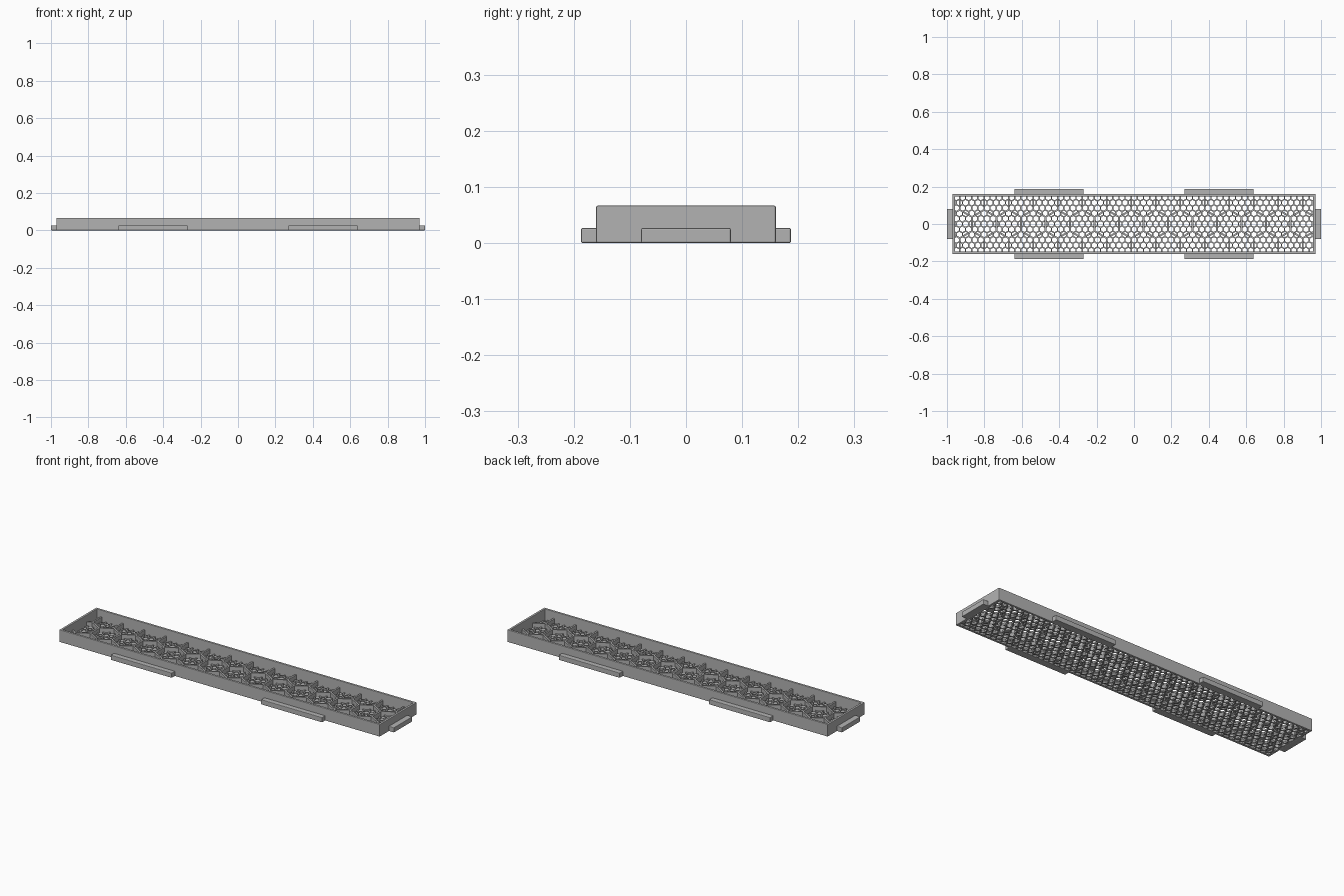
import bpy, bmesh, math
from mathutils import Vector

if "Cube" in bpy.data.objects:
    bpy.data.objects.remove(bpy.data.objects["Cube"], do_unlink=True)

HX, HY, H, WALL = 0.97, 0.16, 0.067, 0.013

grey = bpy.data.materials.new("mid grey plastic")
grey.use_nodes = True
colour = (0.45, 0.45, 0.45, 1)
grey.diffuse_color = colour
grey.node_tree.nodes["Principled BSDF"].inputs["Base Color"].default_value = colour


def finish(name, bm, bevel=0):
    bmesh.ops.recalc_face_normals(bm, faces=bm.faces)
    mesh = bpy.data.meshes.new(name)
    bm.to_mesh(mesh)
    bm.free()
    mesh.materials.append(grey)
    ob = bpy.data.objects.new(name, mesh)
    bpy.context.collection.objects.link(ob)
    if bevel:
        mod = ob.modifiers.new("soft edges", "BEVEL")
        mod.width, mod.segments = bevel, 2
    return ob


def box(name, x0, x1, y0, y1, z0, z1, bevel):
    bm = bmesh.new()
    bmesh.ops.create_cube(bm, size=1)
    for v in bm.verts:
        v.co = ((x0 + x1) / 2 + v.co.x * (x1 - x0),
                (y0 + y1) / 2 + v.co.y * (y1 - y0),
                (z0 + z1) / 2 + v.co.z * (z1 - z0))
    return finish(name, bm, bevel)


def raise_sheet(bm, height):
    out = bmesh.ops.extrude_face_region(bm, geom=bm.faces[:], use_keep_orig=True)
    verts = [g for g in out["geom"] if isinstance(g, bmesh.types.BMVert)]
    bmesh.ops.translate(bm, verts=verts, vec=(0, 0, height))


def honeycomb(name, pitch, rib, z0, z1, shift):
    """Sheet of hexagonal rings, trimmed to the tray interior."""
    bm = bmesh.new()
    step = pitch * math.sqrt(3) / 2
    rows, cols = int(HY / step) + 2, int(HX / pitch) + 2
    for j in range(-rows, rows + 1):
        for i in range(-cols, cols + 1):
            cx, cy = shift + (i + (j % 2) / 2) * pitch, j * step
            rings = []
            for width in (pitch, pitch - rib):
                r = width / math.sqrt(3)
                rings.append([bm.verts.new((cx + r * math.sin(k * math.pi / 3),
                                            cy + r * math.cos(k * math.pi / 3), z0))
                              for k in range(6)])
            a, b = rings
            for k in range(6):
                n = (k + 1) % 6
                bm.faces.new((a[k], b[k], b[n], a[n]))
    bmesh.ops.remove_doubles(bm, verts=bm.verts[:], dist=0.0002)
    for axis, limit in ((0, HX - WALL / 2), (1, HY - WALL / 2)):
        for s in (-1, 1):
            n = Vector((0, 0, 0))
            n[axis] = s
            bmesh.ops.bisect_plane(bm, geom=bm.verts[:] + bm.edges[:] + bm.faces[:],
                                   plane_co=n * limit, plane_no=n, clear_outer=True)
    raise_sheet(bm, z1 - z0)
    return finish(name, bm)


# Rectangular rim
bm = bmesh.new()
corners = ((-1, -1), (1, -1), (1, 1), (-1, 1))
outer = [bm.verts.new((HX * x, HY * y, 0)) for x, y in corners]
inner = [bm.verts.new(((HX - WALL) * x, (HY - WALL) * y, 0)) for x, y in corners]
for k in range(4):
    n = (k + 1) % 4
    bm.faces.new((outer[k], outer[n], inner[n], inner[k]))
raise_sheet(bm, H)
rim = finish("tray_rim", bm, 0.003)
rim.modifiers["soft edges"].limit_method = 'ANGLE'

# Fine mesh floor and the large hexagonal ribs above it
honeycomb("mesh_floor", 0.0328, 0.007, 0.0, 0.01, -0.015)
honeycomb("hexagon_ribs", 0.131, 0.009, 0.002, 0.03, -0.015)

# Clip tabs: two on each long side, one on each end
for side, s in (("left", 1), ("right", -1)):
    for face, t in (("front", -1), ("back", 1)):
        xs = sorted((s * 0.27, s * 0.64))
        ys = sorted((t * (HY - 0.005), t * 0.187))
        box(f"{face}_{side}_tab", *xs, *ys, 0.0, 0.027, 0.003)
    xs = sorted((s * (HX - 0.005), s * 1.0))
    box(f"{side}_end_tab", *xs, -0.08, 0.08, 0.0, 0.027, 0.003)
